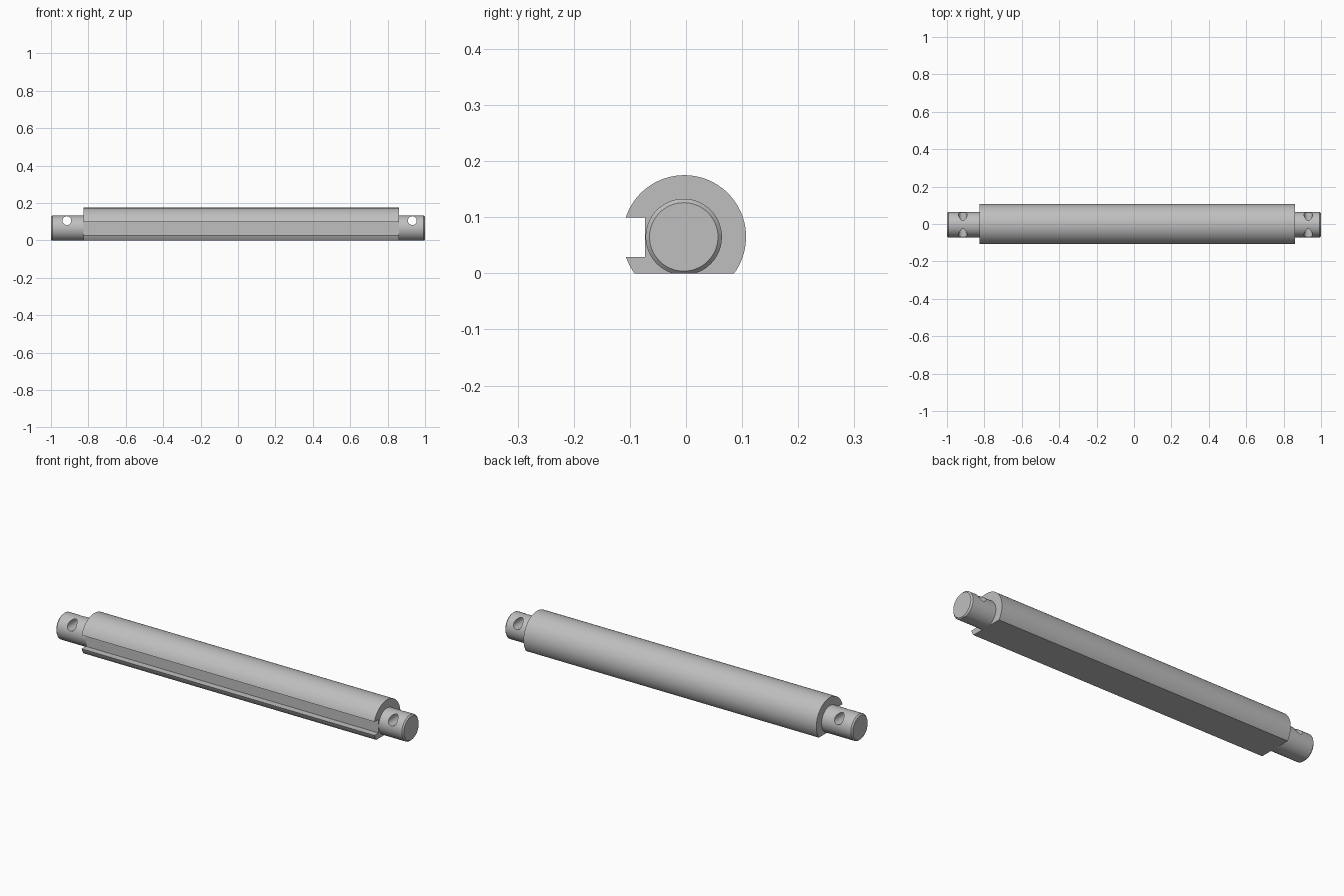
import bpy, bmesh, math
from mathutils import Matrix, Vector

cube = bpy.data.objects.get("Cube")
if cube:
    bpy.data.objects.remove(cube, do_unlink=True)

AXIS_Y, AXIS_Z = -0.003, 0.065
BODY_R, PIN_R = 0.11, 0.068
BODY_LEFT, BODY_RIGHT = -0.825, 0.86
SLOT_LOW, SLOT_HIGH, SLOT_Y = 0.029, 0.1, -0.073

steel = bpy.data.materials.new("grey steel")
steel.use_nodes = True
GREY = (0.52, 0.52, 0.52, 1)
steel.diffuse_color = GREY
steel.node_tree.nodes["Principled BSDF"].inputs["Base Color"].default_value = GREY


def make_object(name, bm):
    bmesh.ops.recalc_face_normals(bm, faces=bm.faces)
    mesh = bpy.data.meshes.new(name)
    bm.to_mesh(mesh)
    bm.free()
    mesh.materials.append(steel)
    obj = bpy.data.objects.new(name, mesh)
    bpy.context.collection.objects.link(obj)
    return obj


def activate(obj):
    bpy.ops.object.select_all(action='DESELECT')
    obj.select_set(True)
    bpy.context.view_layer.objects.active = obj


def smooth(obj):
    activate(obj)
    bpy.ops.object.shade_smooth_by_angle(angle=math.radians(25))


def arc(start, end, steps):
    angles = [start + (end - start) * i / steps for i in range(steps + 1)]
    return [(AXIS_Y + BODY_R * math.cos(a), AXIS_Z + BODY_R * math.sin(a)) for a in angles]


# Body: round bar with a flat underside and a slot along the front
flat = math.asin(AXIS_Z / BODY_R)
high = math.asin((SLOT_HIGH - AXIS_Z) / BODY_R)
low = math.asin((AXIS_Z - SLOT_LOW) / BODY_R)
profile = arc(-flat, math.pi - high, 56)
profile += [(SLOT_Y, SLOT_HIGH), (SLOT_Y, SLOT_LOW)]
profile += arc(math.pi + low, math.pi + flat, 6)
bm = bmesh.new()
end = bm.faces.new([bm.verts.new((BODY_LEFT, y, z)) for y, z in profile])
grown = bmesh.ops.extrude_face_region(bm, geom=[end], use_keep_orig=True)
bmesh.ops.translate(bm, vec=(BODY_RIGHT - BODY_LEFT, 0, 0),
                    verts=[v for v in grown["geom"] if isinstance(v, bmesh.types.BMVert)])
smooth(make_object("slotted_body", bm))


def cylinder(center, radius, length, axis, segments):
    bm = bmesh.new()
    turn = Vector((0, 0, 1)).rotation_difference(Vector(axis)).to_matrix().to_4x4()
    bmesh.ops.create_cone(bm, cap_ends=True, segments=segments, radius1=radius,
                          radius2=radius, depth=length,
                          matrix=Matrix.Translation(center) @ turn)
    return bm


# End pin: chamfered tip, shaved level with the underside, cross-drilled
def end_pin(name, root, tip, hole_x):
    bm = cylinder(((root + tip) / 2, AXIS_Y - 0.001, AXIS_Z), PIN_R,
                  abs(tip - root), (1, 0, 0), 64)
    rim = [e for e in bm.edges if all(abs(v.co.x - tip) < 0.001 for v in e.verts)]
    bmesh.ops.bevel(bm, geom=rim, offset=0.007, segments=1, affect='EDGES')
    cut = bmesh.ops.bisect_plane(bm, geom=bm.verts[:] + bm.edges[:] + bm.faces[:],
                                 plane_co=(0, 0, 0), plane_no=(0, 0, -1), clear_outer=True)
    bmesh.ops.holes_fill(bm, edges=[e for e in bm.edges if e.is_boundary])
    pin = make_object(name, bm)
    drill = make_object("drill_cutter", cylinder((hole_x, 0, 0.106), 0.0235, 0.4, (0, 1, 0), 32))
    drill.hide_render = True
    mod = pin.modifiers.new("cross hole", 'BOOLEAN')
    mod.operation, mod.solver, mod.object = 'DIFFERENCE', 'EXACT', drill
    activate(pin)
    bpy.ops.object.modifier_apply(modifier=mod.name)
    bpy.data.objects.remove(drill, do_unlink=True)
    smooth(pin)


end_pin("right_end_pin", BODY_LEFT, -1, -0.915)
end_pin("left_end_pin", BODY_RIGHT, 1, 0.932)
